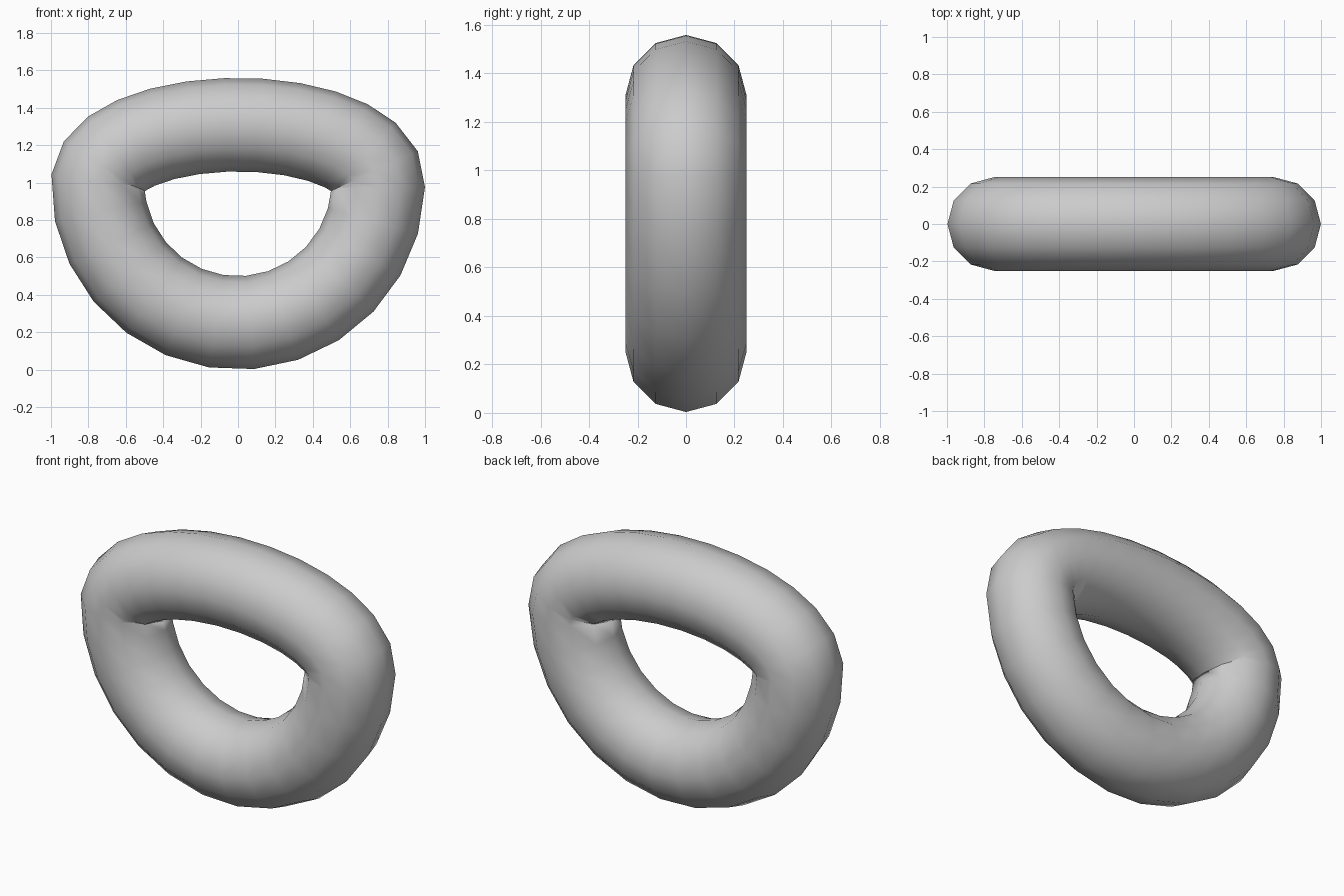
import bpy
from math import sin, cos, radians

if "Cube" in bpy.data.objects:
    bpy.data.objects.remove(bpy.data.objects["Cube"])

TUBE, WIDE, TOP, STEPS = 0.25, 0.75, 0.31, 26

# Closed centre line: round lower half, flattened elliptical upper half
curve = bpy.data.curves.new("flattened_ring", 'CURVE')
curve.dimensions = '3D'
curve.bevel_depth = TUBE
curve.bevel_resolution = 4
spline = curve.splines.new('POLY')
spline.points.add(STEPS - 1)
for i, p in enumerate(spline.points):
    a = radians(-2 + i * 360 / STEPS)
    height = TOP if sin(a) > 0 else WIDE
    p.co = (WIDE * cos(a), 0, 1 + height * sin(a), 1)
spline.use_cyclic_u = True
spline.use_smooth = True

# Tube swept along the line, turned into a smooth mesh
ring = bpy.data.objects.new("flattened_ring", curve)
bpy.context.collection.objects.link(ring)
bpy.context.view_layer.objects.active = ring
ring.select_set(True)
bpy.ops.object.convert(target='MESH')
bpy.ops.object.shade_smooth()
